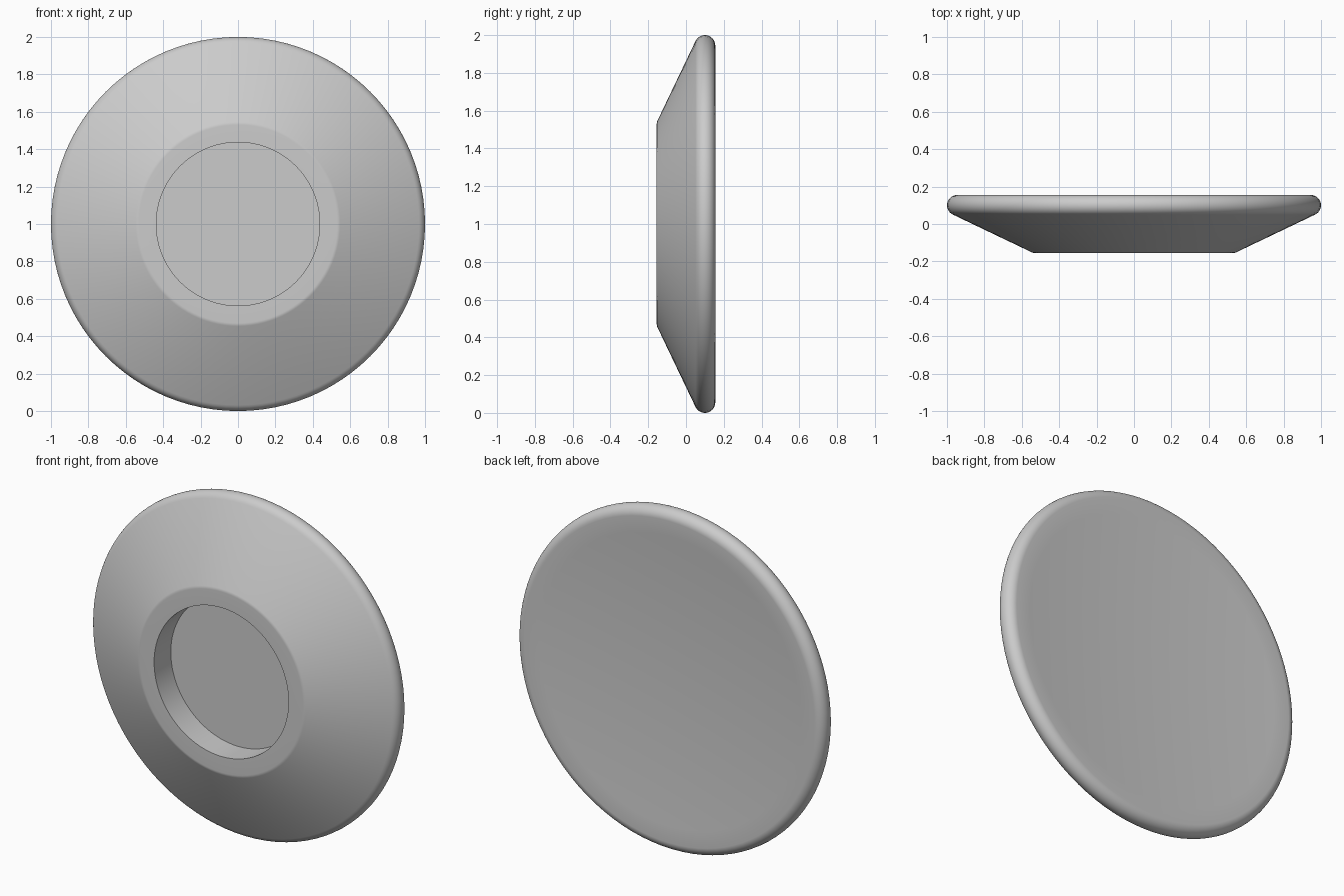
import bpy, bmesh, math
from mathutils import Matrix, Vector

cube = bpy.data.objects.get("Cube")
if cube:
    bpy.data.objects.remove(cube, do_unlink=True)

SEGMENTS = 96
HALF = 0.155          # half of the total depth
RIM = 0.055           # radius of the rounded rim
DISH = 0.035          # depth of the gentle hollow in the back


def arc(centre, radius, start, end, steps):
    """Points on an arc, as (distance from axis, y)."""
    angles = [math.radians(start + (end - start) * i / steps) for i in range(steps + 1)]
    return [(centre[0] + radius * math.cos(a), centre[1] + radius * math.sin(a)) for a in angles]


# Profile: recess floor and wall, front land, soft shoulder, cone, rounded rim
profile = [(0, 0), (0.437, 0), (0.437, -HALF)]
profile += arc((0.53, -HALF + 0.04), 0.04, -90, -65, 4)
profile += arc((1 - RIM, HALF - RIM), RIM, -65, 90, 14)

# Shallow concave back, down to the axis
edge = 1 - RIM
for i in range(9, -1, -1):
    t = i / 10
    profile.append((edge * t, HALF - DISH * (1 - t * t)))

# Turn the profile around the front-to-back axis
bm = bmesh.new()
verts = [bm.verts.new((r, y, 0)) for r, y in profile]
edges = [bm.edges.new(pair) for pair in zip(verts, verts[1:])]
bmesh.ops.spin(bm, geom=verts + edges, cent=(0, 0, 0), axis=(0, 1, 0),
               angle=math.tau, steps=SEGMENTS)
bmesh.ops.remove_doubles(bm, verts=bm.verts, dist=0.0001)
bmesh.ops.recalc_face_normals(bm, faces=bm.faces)
bmesh.ops.transform(bm, matrix=Matrix.Translation(Vector((0, 0, 1))), verts=bm.verts)

mesh = bpy.data.meshes.new("round_knob_plate")
bm.to_mesh(mesh)
bm.free()
plate = bpy.data.objects.new("round_knob_plate", mesh)
bpy.context.collection.objects.link(plate)

# Plain grey finish
grey = bpy.data.materials.new("light_grey")
grey.use_nodes = True
colour = (0.6, 0.6, 0.6, 1)
grey.diffuse_color = colour
grey.node_tree.nodes["Principled BSDF"].inputs["Base Color"].default_value = colour
mesh.materials.append(grey)

# Smooth shading with crisp recess edges
bpy.ops.object.select_all(action="DESELECT")
plate.select_set(True)
bpy.context.view_layer.objects.active = plate
bpy.ops.object.shade_smooth_by_angle(angle=math.radians(35))
